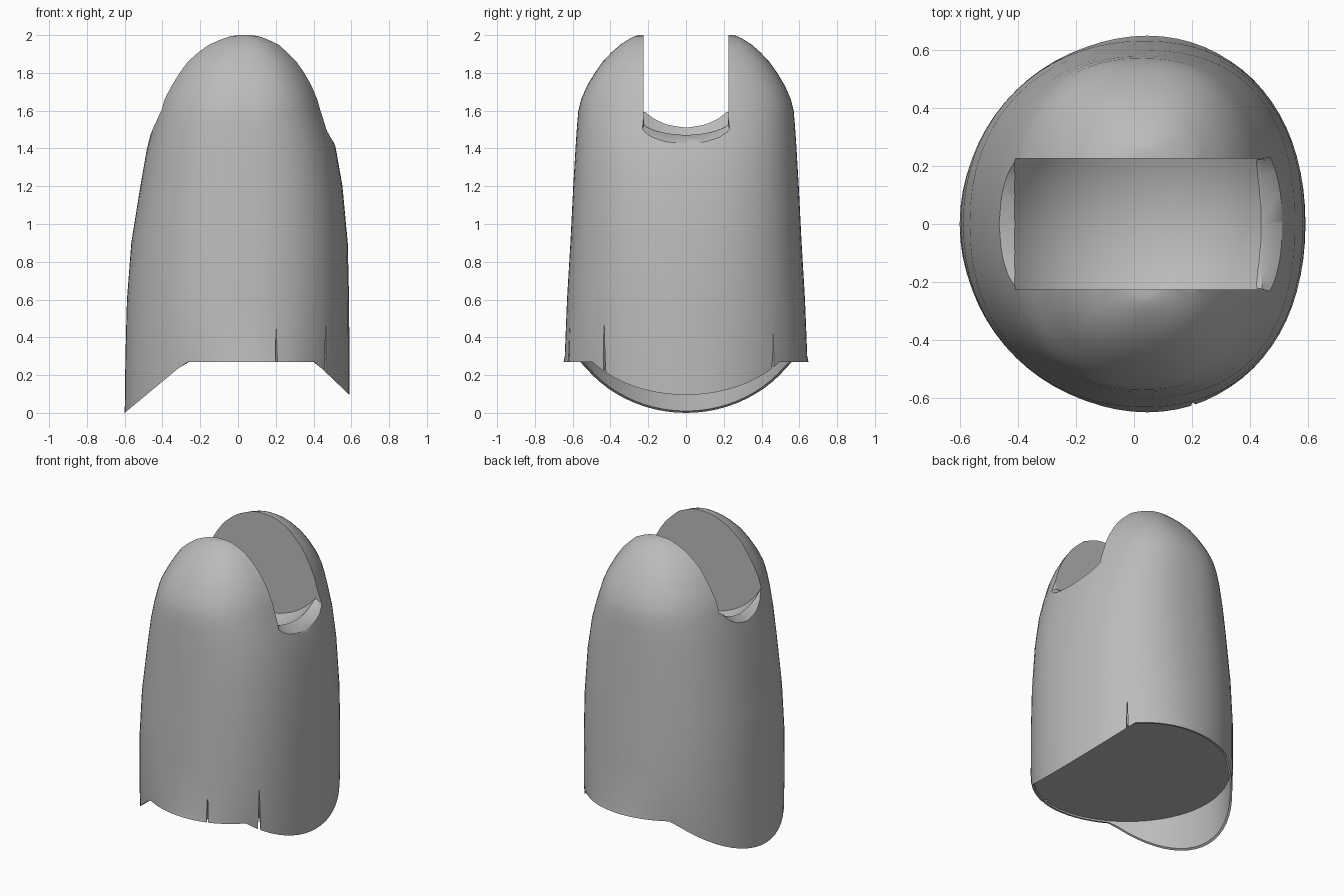
import bpy, bmesh
from math import sin, cos, pi, sqrt, copysign

if "Cube" in bpy.data.objects:
    bpy.data.objects.remove(bpy.data.objects["Cube"], do_unlink=True)

SEG = 72

grey = bpy.data.materials.new("plain grey")
grey.use_nodes = True
colour = (0.5, 0.5, 0.5, 1)
grey.diffuse_color = colour
grey.node_tree.nodes["Principled BSDF"].inputs["Base Color"].default_value = colour


def loft(name, rings):
    """Skin a list of equal closed rings and cap both ends."""
    bm = bmesh.new()
    loops = [[bm.verts.new(p) for p in ring] for ring in rings]
    n = len(rings[0])
    for a, b in zip(loops, loops[1:]):
        for i in range(n):
            j = (i + 1) % n
            bm.faces.new((a[i], a[j], b[j], b[i]))
    bm.faces.new(loops[0][::-1])
    bm.faces.new(loops[-1])
    bmesh.ops.recalc_face_normals(bm, faces=bm.faces)
    mesh = bpy.data.meshes.new(name)
    bm.to_mesh(mesh)
    bm.free()
    obj = bpy.data.objects.new(name, mesh)
    bpy.context.collection.objects.link(obj)
    mesh.materials.append(grey)
    return obj


def section(cx, a, b, height, level):
    """Oval section that grows squarer with level; height is a rule of x."""
    rise = min(1, level / 1.5)
    power = 2 / (2 + 0.4 * rise)
    ring = []
    for i in range(SEG):
        t = 2 * pi * i / SEG
        c = copysign(abs(cos(t)) ** power, cos(t))
        s = copysign(abs(sin(t)) ** power, sin(t))
        x = cx + a * c + (0.05 - 0.035 * rise) * s * s
        ring.append((x, b * s, height(x)))
    return ring


def skirt(x):
    """Lower rim: level at front and back, dropping to a lobe on each side."""
    return max(0, min(0.27, 0.83 * (x + 0.6), 0.1 + 0.95 * (0.585 - x)))


# Body: height, centre, half width, half depth
profile = [
    (0.30, -0.003, 0.593, 0.642), (0.60, 0.0, 0.588, 0.63),
    (0.90, 0.008, 0.573, 0.612), (1.20, 0.018, 0.535, 0.597),
    (1.40, 0.018, 0.50, 0.585), (1.52, 0.015, 0.467, 0.577),
    (1.60, 0.013, 0.442, 0.57), (1.66, 0.013, 0.425, 0.555),
    (1.73, 0.016, 0.394, 0.525), (1.80, 0.018, 0.355, 0.483),
    (1.86, 0.018, 0.315, 0.44), (1.91, 0.02, 0.265, 0.393),
    (1.95, 0.025, 0.22, 0.347), (1.98, 0.025, 0.155, 0.30),
    (1.995, 0.025, 0.11, 0.27), (2.0, 0.025, 0.06, 0.25),
]
rings = [section(-0.005, 0.58, 0.632, lambda x: 0.28, 0),
         section(-0.005, 0.583, 0.635, skirt, 0),
         section(-0.005, 0.595, 0.648, skirt, 0)]
rings += [section(cx, a, b, lambda x, z=z: z, z) for z, cx, a, b in profile]
body = loft("slotted_shell", rings)


# Slot cutter: U section across the body, falling away at both outer lips
def u_section(x, w, z, lift):
    side = [(w, 2.4), (w, z + 0.11 * lift)]
    side += [(w * f, z + h * lift) for f, h in ((0.93, 0.085), (0.75, 0.05), (0.45, 0.018))]
    return [(x, y, h) for y, h in side + [(0, z)] + [(-y, h) for y, h in reversed(side)]]


slot = loft("slot_cutter", [u_section(*s) for s in (
    (-0.8, 0.25, 1.2, 0.9), (-0.46, 0.235, 1.475, 0.9), (-0.41, 0.222, 1.51, 0.9),
    (0.44, 0.222, 1.47, 0.5), (0.51, 0.245, 1.425, 0.4), (0.8, 0.26, 1.15, 0.4))])

# Bowl cutter: slice of a ball that hollows the slot floor
R = 0.55
bowl_rings = []
for k in range(-6, 7):
    y = 0.225 * k / 6
    r = sqrt(R * R - y * y)
    bowl_rings.append([(0.03 + r * cos(2 * pi * i / SEG), y, 1.84 + r * sin(2 * pi * i / SEG))
                       for i in range(SEG)])
bowl = loft("bowl_cutter", bowl_rings)


# Notch cutters: thin wedges rising from the lower rim
def notch(x, y, top):
    def wedge(f):
        px, py = x * f, y * f
        tx, ty = -y * 0.018, x * 0.018
        return [(px + tx, py + ty, 0.1), (px - tx, py - ty, 0.1), (px, py, top)]
    return loft("notch_cutter", [wedge(0.95), wedge(1.15)])


cutters = [slot, bowl] + [notch(*n) for n in (
    (0.20, -0.61, 0.47), (0.46, -0.43, 0.50), (0.44, 0.46, 0.42))]

bpy.ops.object.select_all(action='DESELECT')
bpy.context.view_layer.objects.active = body
body.select_set(True)
for cutter in cutters:
    cutter.hide_render = True
    mod = body.modifiers.new("cut", 'BOOLEAN')
    mod.operation = 'DIFFERENCE'
    mod.solver = 'EXACT'
    mod.object = cutter
    bpy.ops.object.modifier_apply(modifier=mod.name)
    bpy.data.objects.remove(cutter, do_unlink=True)

bpy.ops.object.shade_smooth_by_angle(angle=0.6)
